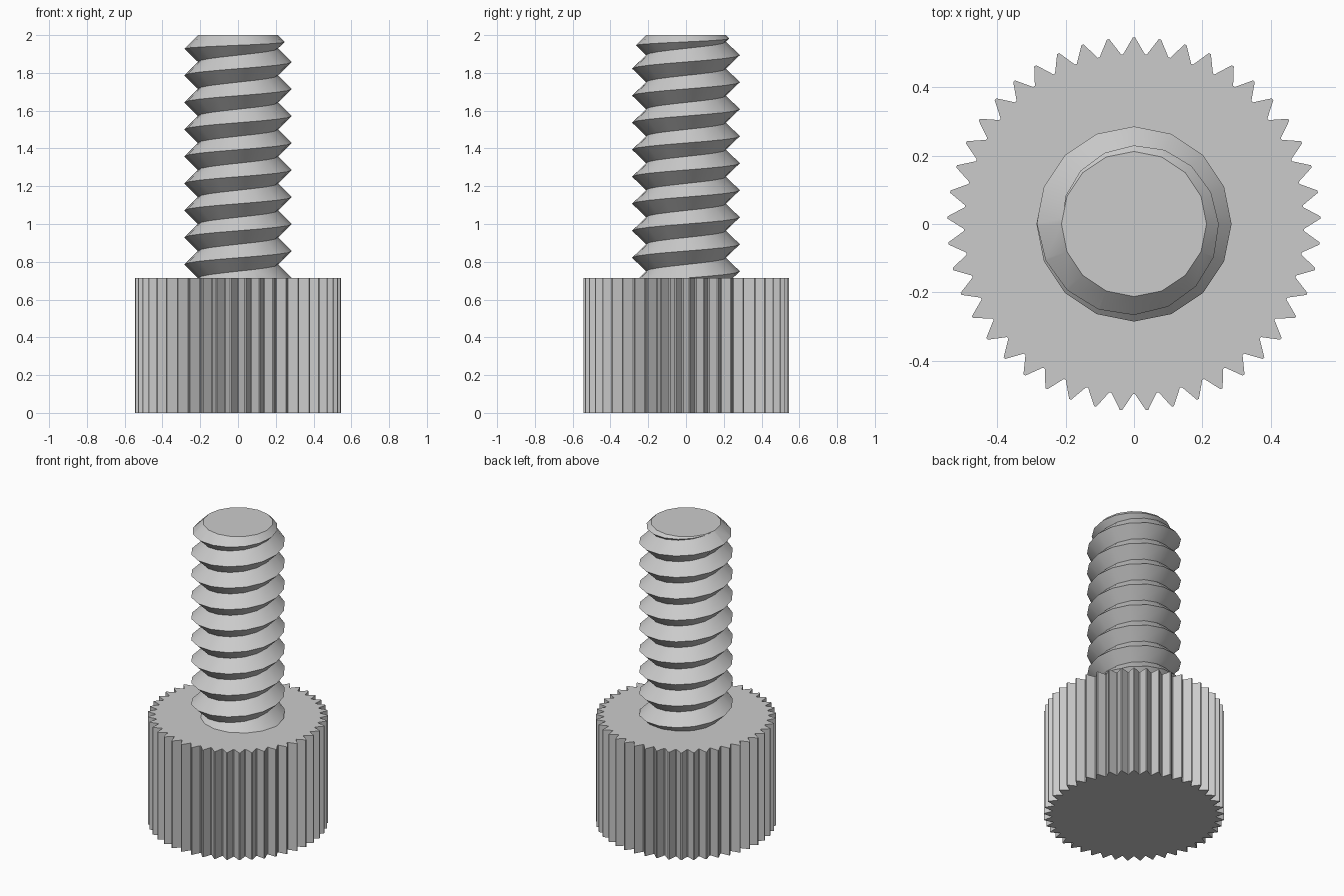
import bpy, bmesh
from math import sin, cos, pi, radians

cube = bpy.data.objects.get("Cube")
if cube:
    bpy.data.objects.remove(cube, do_unlink=True)

grey = bpy.data.materials.new("plain grey")
grey.use_nodes = True
colour = (0.6, 0.6, 0.6, 1)
grey.diffuse_color = colour
grey.node_tree.nodes["Principled BSDF"].inputs["Base Color"].default_value = colour

HEAD_TOP, TOP = 0.715, 2.0
TIP_R, VALLEY_R, TEETH = 0.545, 0.497, 45
ROOT_R, CREST_R, PITCH, SIDES = 0.212, 0.285, 0.143, 16


def polar(r, a, z):
    return (r * cos(a), r * sin(a), z)


def make_object(name, bm):
    bmesh.ops.recalc_face_normals(bm, faces=bm.faces)
    mesh = bpy.data.meshes.new(name)
    bm.to_mesh(mesh)
    bm.free()
    mesh.materials.append(grey)
    ob = bpy.data.objects.new(name, mesh)
    bpy.context.collection.objects.link(ob)
    return ob


def stack_rings(bm, rings):
    """Skin equal rings of vertices and close both ends."""
    n = len(rings[0])
    for low, high in zip(rings, rings[1:]):
        for i in range(n):
            j = (i + 1) % n
            bm.faces.new((low[i], low[j], high[j], high[i]))
    bm.faces.new(rings[0][::-1])
    bm.faces.new(rings[-1])


# Knurled head: blunt teeth, with one tooth pointing straight back
bm = bmesh.new()
step = 2 * pi / TEETH
flat = radians(0.35)
outline = []
for i in range(TEETH):
    a = pi / 2 + i * step
    outline += [(TIP_R, a - flat), (TIP_R, a + flat),
                (VALLEY_R, a + step / 2 - flat), (VALLEY_R, a + step / 2 + flat)]
stack_rings(bm, [[bm.verts.new(polar(r, a, z)) for r, a in outline]
                 for z in (0, HEAD_TOP)])
make_object("knurled_head", bm)

# Threaded shank: columns of crests and roots that climb one pitch per turn
bm = bmesh.new()
COUNT = 25
columns = []
for k in range(SIDES):
    columns.append([bm.verts.new(polar(ROOT_R if j % 2 else CREST_R, 2 * pi * k / SIDES,
                                       1 - 4 * PITCH + PITCH * (k / SIDES + j / 2)))
                    for j in range(COUNT)])
columns.append(columns[0][2:])
for a, b in zip(columns, columns[1:]):
    for j in range(min(len(a), len(b)) - 1):
        bm.faces.new((a[j], b[j], b[j + 1], a[j + 1]))
# Close each helical end with a fan to the axis
ends = [e for e in bm.edges if e.is_boundary]
middle = (1 + TOP) / 2
for side in (-1, 1):
    loop = [e for e in ends if (e.verts[0].co.z - middle) * side > 0]
    height = sum(e.verts[0].co.z for e in loop) / len(loop)
    hub = bm.verts.new((0, 0, height))
    for e in loop:
        bm.faces.new((e.verts[0], e.verts[1], hub))
shank = make_object("threaded_shank", bm)

# Trim the shank flat at both ends, with a sloped lead-in at the tip
bm = bmesh.new()
stack_rings(bm, [[bm.verts.new(polar(r, 2 * pi * k / SIDES, z)) for k in range(SIDES)]
                 for r, z in ((0.4, HEAD_TOP - 0.02), (0.4, TOP - 0.188), (ROOT_R, TOP))])
trimmer = make_object("shank_trimmer", bm)
trimmer.hide_render = True
trim = shank.modifiers.new("trim", "BOOLEAN")
trim.operation = "INTERSECT"
trim.solver = "EXACT"
trim.object = trimmer
bpy.ops.object.select_all(action="DESELECT")
bpy.context.view_layer.objects.active = shank
shank.select_set(True)
bpy.ops.object.modifier_apply(modifier=trim.name)
bpy.data.objects.remove(trimmer, do_unlink=True)
bpy.ops.object.shade_smooth_by_angle(angle=radians(30))
